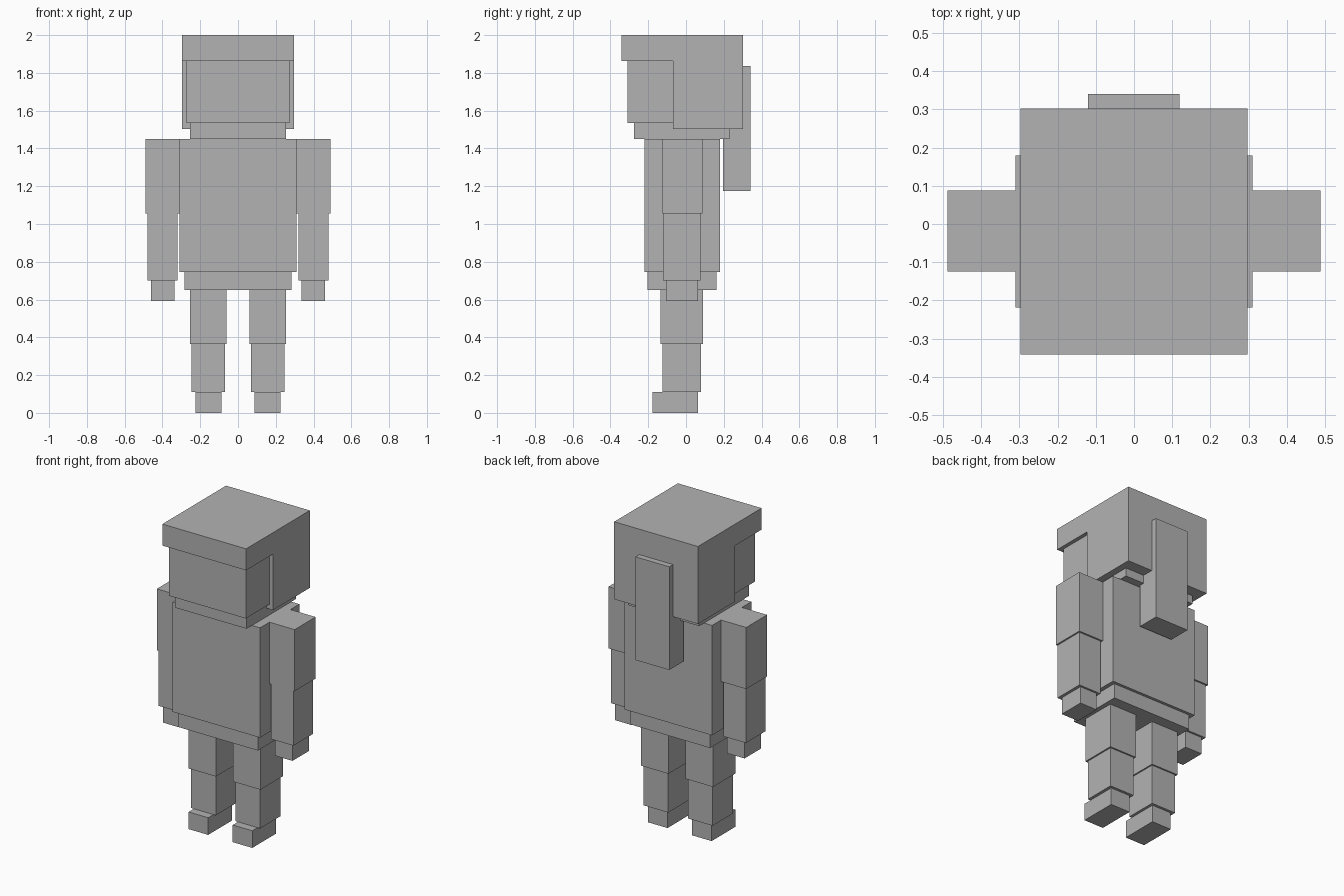
import bpy
import bmesh

# Remove the default object
default = bpy.data.objects.get("Cube")
if default:
    bpy.data.objects.remove(default, do_unlink=True)

# Single flat colour
grey = bpy.data.materials.new("plain_grey")
grey.use_nodes = True
GREY = (0.45, 0.45, 0.45, 1.0)
grey.diffuse_color = GREY
grey.node_tree.nodes["Principled BSDF"].inputs["Base Color"].default_value = GREY


def finish(name, bm):
    bmesh.ops.recalc_face_normals(bm, faces=bm.faces)
    mesh = bpy.data.meshes.new(name)
    bm.to_mesh(mesh)
    bm.free()
    mesh.materials.append(grey)
    obj = bpy.data.objects.new(name, mesh)
    bpy.context.scene.collection.objects.link(obj)
    return obj


def box(name, x, y, z):
    """Box spanning the given (low, high) ranges."""
    bm = bmesh.new()
    bmesh.ops.create_cube(bm, size=1.0)
    for v in bm.verts:
        v.co = [r[0] if c < 0 else r[1] for c, r in zip(v.co, (x, y, z))]
    return finish(name, bm)


def pair(name, x, y, z):
    """Matching boxes on the left (+x) and right (-x)."""
    box("left_" + name, x, y, z)
    box("right_" + name, (-x[1], -x[0]), y, z)


def side_profile(name, points, half_width):
    """Outline in the y-z plane, extruded across x."""
    bm = bmesh.new()
    face = bm.faces.new([bm.verts.new((-half_width, y, z)) for y, z in points])
    out = bmesh.ops.extrude_face_region(bm, geom=[face])
    verts = [g for g in out["geom"] if isinstance(g, bmesh.types.BMVert)]
    bmesh.ops.translate(bm, verts=verts, vec=(2 * half_width, 0, 0))
    return finish(name, bm)


# Head: hair with overhanging fringe, face, jaw and ponytail
side_profile("hair", [(-0.342, 1.862), (-0.07, 1.862), (-0.07, 1.503),
                      (0.303, 1.503), (0.303, 2.0), (-0.342, 2.0)], 0.297)
box("face", (-0.273, 0.273), (-0.311, 0.0), (1.535, 1.87))
box("jaw", (-0.253, 0.253), (-0.275, 0.229), (1.45, 1.56))
box("ponytail", (-0.12, 0.119), (0.196, 0.341), (1.175, 1.837))

# Body
box("torso", (-0.31, 0.31), (-0.219, 0.179), (0.745, 1.45))
box("hips", (-0.284, 0.284), (-0.204, 0.161), (0.65, 0.745))

# Arms
pair("upper_arm", (0.31, 0.489), (-0.124, 0.088), (1.055, 1.45))
pair("lower_arm", (0.319, 0.479), (-0.122, 0.077), (0.702, 1.055))
pair("hand", (0.337, 0.46), (-0.105, 0.064), (0.593, 0.702))

# Legs
pair("upper_leg", (0.061, 0.255), (-0.136, 0.09), (0.365, 0.65))
pair("lower_leg", (0.07, 0.245), (-0.125, 0.08), (0.11, 0.365))
pair("foot", (0.087, 0.226), (-0.178, 0.063), (0.0, 0.11))
